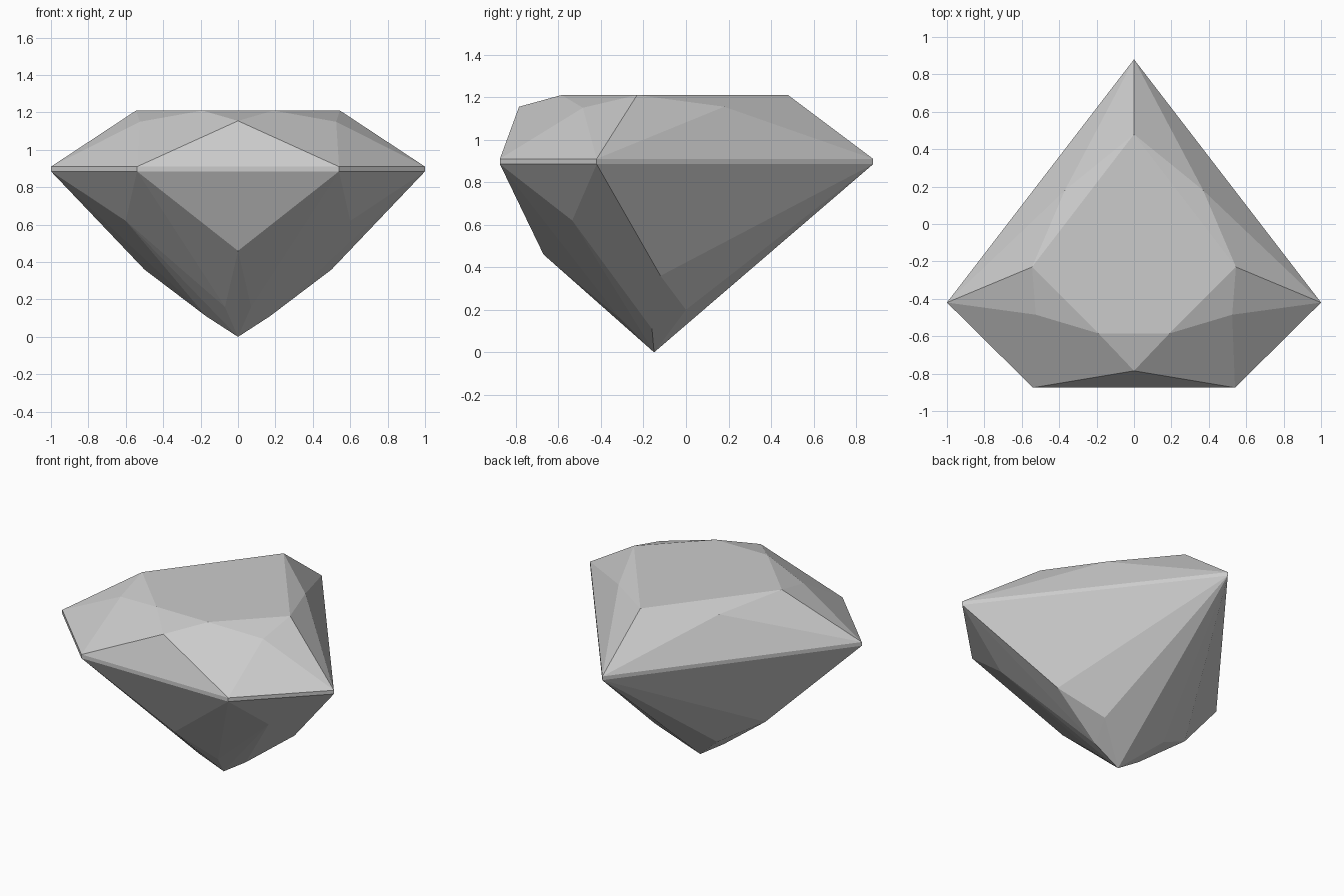
import bpy, bmesh, math

cube = bpy.data.objects.get("Cube")
if cube:
    bpy.data.objects.remove(cube, do_unlink=True)

# One flat stone colour
mat = bpy.data.materials.new("pale grey stone")
mat.use_nodes = True
grey = (0.6, 0.6, 0.6, 1)
mat.diffuse_color = grey
mat.node_tree.nodes["Principled BSDF"].inputs["Base Color"].default_value = grey

# Facet corners on the +x half, listed level by level
table = [(0, 0.48, 1.21), (0.545, -0.23, 1.21), (0.19, -0.585, 1.21)]
crown = [(0.37, 0.18, 1.155), (0.525, -0.485, 1.15), (0, -0.785, 1.155)]
outline = [(0, 0.88), (1, -0.42), (0.54, -0.875)]
girdle = [(x, y, z) for z in (0.885, 0.91) for x, y in outline]
pavilion = [(0.6, -0.535, 0.62), (0, -0.67, 0.46), (0.5, -0.12, 0.36)]
lower = [(0.23, 0, 0.2), (0.07, -0.31, 0.16), (0.17, -0.16, 0.11)]
culet = [(0, -0.15, 0)]

# Mirror the corners and wrap them in flat facets
bm = bmesh.new()
for x, y, z in table + crown + girdle + pavilion + lower + culet:
    for side in ((1, -1) if x else (1,)):
        bm.verts.new((side * x, y, z))
hull = bmesh.ops.convex_hull(bm, input=bm.verts)
loose = {g for g in hull["geom_interior"] + hull["geom_unused"]
         if isinstance(g, bmesh.types.BMVert)}
bmesh.ops.delete(bm, geom=list(loose), context="VERTS")

# Merge coplanar triangles into whole facets
bmesh.ops.dissolve_limit(bm, angle_limit=math.radians(1),
                         verts=bm.verts, edges=bm.edges)
bmesh.ops.recalc_face_normals(bm, faces=bm.faces)

mesh = bpy.data.meshes.new("cut_gem")
bm.to_mesh(mesh)
bm.free()
mesh.materials.append(mat)
gem = bpy.data.objects.new("cut_gem", mesh)
bpy.context.collection.objects.link(gem)
